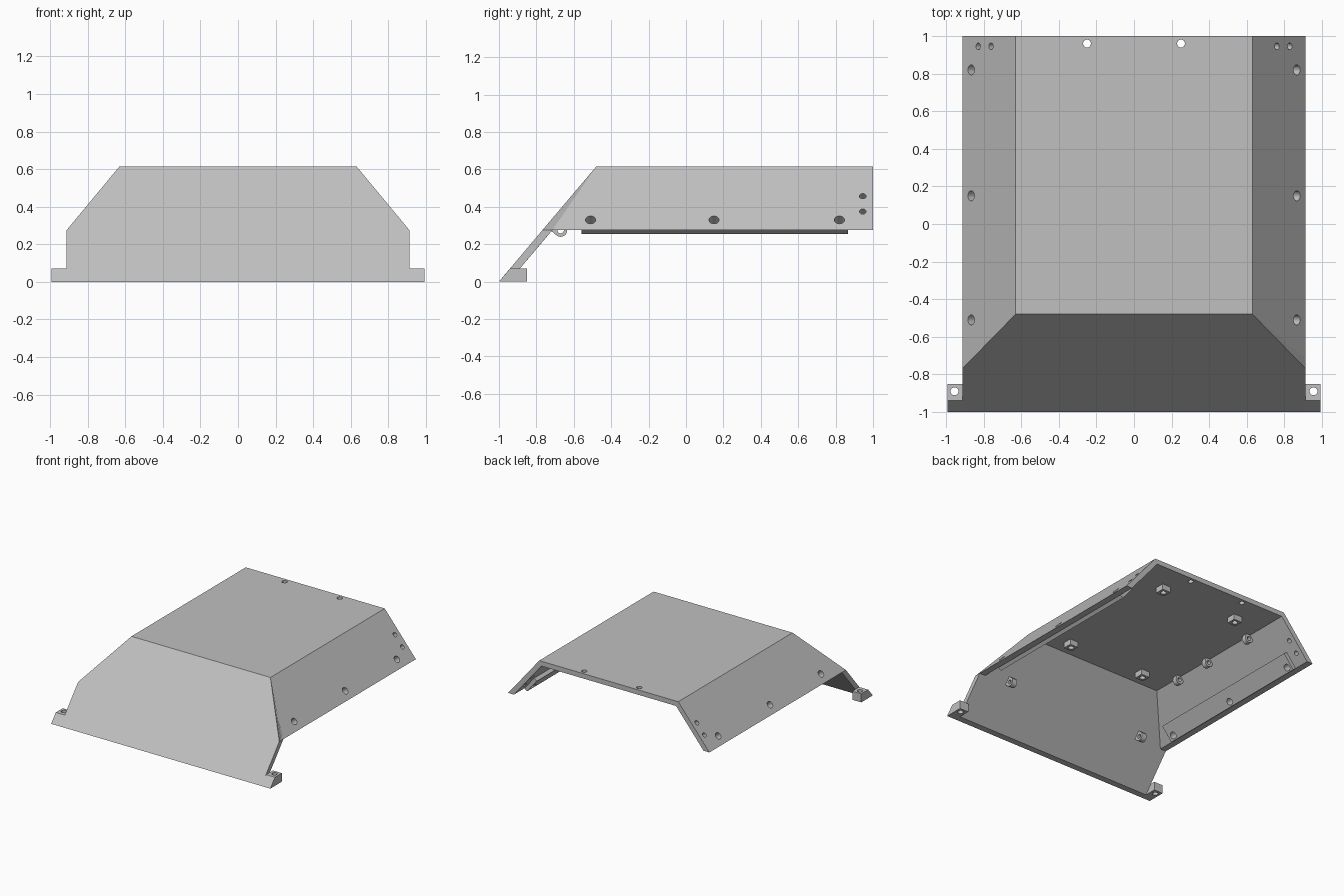
import bpy, bmesh, math
from mathutils import Vector, Matrix

cube = bpy.data.objects.get("Cube")
if cube:
    bpy.data.objects.remove(cube, do_unlink=True)

grey = bpy.data.materials.new("light_grey")
grey.use_nodes = True
grey.diffuse_color = (0.53, 0.53, 0.53, 1)
grey.node_tree.nodes["Principled BSDF"].inputs["Base Color"].default_value = grey.diffuse_color


def finish(name, bm):
    bmesh.ops.recalc_face_normals(bm, faces=bm.faces)
    mesh = bpy.data.meshes.new(name)
    bm.to_mesh(mesh)
    bm.free()
    mesh.materials.append(grey)
    obj = bpy.data.objects.new(name, mesh)
    bpy.context.collection.objects.link(obj)
    return obj


def plate(name, outer, inner):
    """Closed solid between two matching polygons."""
    bm = bmesh.new()
    a = [bm.verts.new(p) for p in outer]
    b = [bm.verts.new(p) for p in inner]
    bm.faces.new(a)
    bm.faces.new(b[::-1])
    for i in range(len(a)):
        j = (i + 1) % len(a)
        bm.faces.new((a[i], b[i], b[j], a[j]))
    return finish(name, bm)


def prism(name, pts, vec):
    return plate(name, pts, [Vector(p) + Vector(vec) for p in pts])


def drill(obj, holes):
    """Cut round holes given as (centre, axis, radius)."""
    bm = bmesh.new()
    for centre, axis, r in holes:
        rot = Vector(axis).to_track_quat('Z', 'Y').to_matrix().to_4x4()
        bmesh.ops.create_cone(bm, cap_ends=True, segments=24, radius1=r, radius2=r,
                              depth=0.25, matrix=Matrix.Translation(centre) @ rot)
    cutter = finish("hole_cutter", bm)
    cutter.hide_render = True
    mod = obj.modifiers.new("holes", 'BOOLEAN')
    mod.operation, mod.solver, mod.object = 'DIFFERENCE', 'EXACT', cutter
    bpy.context.view_layer.objects.active = obj
    bpy.ops.object.modifier_apply(modifier=mod.name)
    bpy.data.objects.remove(cutter, do_unlink=True)


def lug(name, base, out, along, thick, r=0.035, reach=0.035):
    """Ear with a rounded tip and a cross hole."""
    base, out, along = Vector(base), Vector(out).normalized(), Vector(along).normalized()
    axis = out.cross(along)
    arc = [math.pi * i / 10 for i in range(11)]
    pts = [base + along * r, *(base + out * (reach + r * math.sin(t)) + along * r * math.cos(t)
                               for t in arc), base - along * r]
    obj = prism(name, [p - axis * thick / 2 for p in pts], axis * thick)
    drill(obj, [(base + out * reach, axis, 0.017)])


def both(pts):
    """Outline completed by its mirror image."""
    return pts + [(-x, y, z) for x, y, z in reversed(pts)]


TOP, EAVE, FOOT = 0.615, 0.275, 0.07
TOP_IN = 0.575
FRONT = -0.768
top_out, top_in = (0.63, -0.48, TOP), (0.61, -0.461, TOP_IN)

# Top panel
top = plate("top_panel", both([top_out, (0.63, 1, TOP)]), both([top_in, (0.61, 1, TOP_IN)]))
drill(top, [((s * 0.25, 0.96, 0.6), (0, 0, 1), 0.021) for s in (1, -1)])

# Sloping front panel, narrowing to the top
plate("front_panel",
      both([top_out, (0.912, FRONT, EAVE), (0.912, -1, 0)]),
      both([top_in, (0.912, FRONT + 0.053, EAVE), (0.912, -0.947, 0)]))

for s, side in ((1, "left"), (-1, "right")):
    def m(*pts):
        return [Vector((s * x, y, z)) for x, y, z in pts]

    normal = Vector((s * 0.77, 0, 0.638))
    up = Vector((-s * 0.638, 0, 0.77))

    def on_slope(y, z):
        return Vector((s * (0.912 - (z - EAVE) * 0.83), y, z))

    bolts = [(on_slope(y, 0.33), normal, 0.027) for y in (-0.51, 0.15, 0.82)]
    pins = [(on_slope(0.945, z), normal, 0.018) for z in (0.375, 0.457)]

    # Sloping side panel
    panel = plate(side + "_side_panel",
                  m(top_out, (0.63, 1, TOP), (0.912, 1, EAVE), (0.912, FRONT, EAVE)),
                  m(top_in, (0.61, 1, TOP_IN), (0.859, 1, EAVE), (0.859, -0.715, EAVE)))
    drill(panel, bolts + pins)

    # Stiffening rail inside the eave
    p = m((0.859, -0.56, EAVE))[0]
    rail = prism(side + "_rail",
                 [p, p + up * 0.14, p + up * 0.14 - normal * 0.03, p - normal * 0.03],
                 (0, 1.425, 0))
    drill(rail, bolts)

    # Mounting foot
    foot = prism(side + "_foot",
                 m((0.912, -1, 0), (0.912, -0.85, 0), (0.912, -0.85, FOOT), (0.912, -0.94, FOOT)),
                 (s * 0.081, 0, 0))
    drill(foot, [((s * 0.955, -0.89, 0.03), (0, 0, 1), 0.021)])

    # Square bosses under the top
    for y, place in ((0.76, "rear"), (-0.32, "front")):
        x, h = s * 0.35, 0.038
        boss = prism(f"{side}_{place}_boss",
                     [(x - h, y - h, TOP_IN), (x + h, y - h, TOP_IN),
                      (x + h, y + h, TOP_IN), (x - h, y + h, TOP_IN)], (0, 0, -0.045))
        drill(boss, [((x, y, 0.45), (0, 0, 1), 0.022)])

    # Ears along the upper fold
    for i, y in enumerate((0.61, 0.14, -0.2)):
        lug(f"{side}_fold_ear_{i + 1}", (s * 0.612, y, TOP_IN), (-s * 0.4, 0, -1),
            (1, 0, -s * 0.4), 0.04)

    # Ear on the back of the front panel
    lug(side + "_front_ear", (s * 0.635, -0.697, 0.297), (0, 0.764, -0.645),
        (0, 0.645, 0.764), 0.045)
